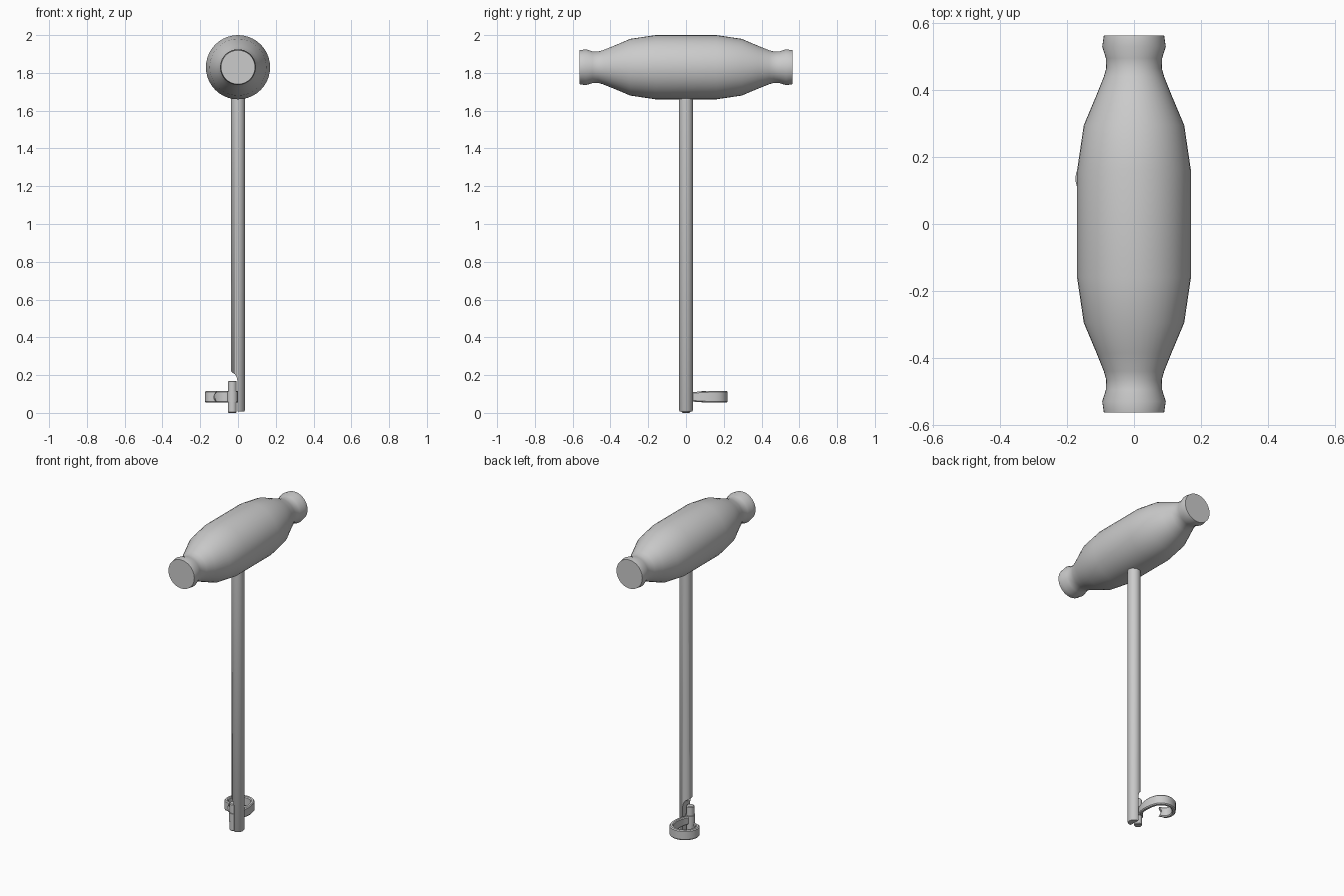
import bpy, bmesh, math
from mathutils import Vector

if "Cube" in bpy.data.objects:
    bpy.data.objects.remove(bpy.data.objects["Cube"])


def make_object(name, bm, angle=35):
    bmesh.ops.recalc_face_normals(bm, faces=bm.faces)
    mesh = bpy.data.meshes.new(name)
    bm.to_mesh(mesh)
    bm.free()
    ob = bpy.data.objects.new(name, mesh)
    bpy.context.collection.objects.link(ob)
    bpy.ops.object.select_all(action='DESELECT')
    bpy.context.view_layer.objects.active = ob
    ob.select_set(True)
    bpy.ops.object.shade_smooth_by_angle(angle=math.radians(angle))
    return ob


def lathe(name, profile, place, segs=32, angle=35):
    """Spin (radius, height) pairs; place maps local x, y, height to the model."""
    bm = bmesh.new()
    rings = []
    for r, h in profile:
        rings.append([bm.verts.new(place(r * math.cos(a), r * math.sin(a), h))
                      for a in (math.tau * i / segs for i in range(segs))])
    for a, b in zip(rings, rings[1:]):
        for i in range(segs):
            j = (i + 1) % segs
            bm.faces.new((a[i], a[j], b[j], b[i]))
    bm.faces.new(rings[0])
    bm.faces.new(rings[-1])
    return make_object(name, bm, angle)


def smooth_path(pts, steps=4):
    """Catmull-Rom interpolation through the points."""
    p = [2 * pts[0] - pts[1]] + pts + [2 * pts[-1] - pts[-2]]
    out = []
    for i in range(1, len(p) - 2):
        a, b, c, d = p[i - 1:i + 3]
        for k in range(steps):
            t = k / steps
            out.append(0.5 * (2 * b + (c - a) * t + (2 * a - 5 * b + 4 * c - d) * t * t
                              + (3 * b - a - 3 * c + d) * t ** 3))
    return out + [pts[-1]]


# turned wooden handle, mirrored about its middle
half = [(0.17, 0.16), (0.15, 0.295), (0.112, 0.385), (0.09, 0.44), (0.083, 0.465),
        (0.084, 0.495), (0.095, 0.53), (0.09, 0.563)]
profile = [(r, -h) for r, h in reversed(half)] + half
lathe("handle", profile, lambda x, y, h: (x, h, 1.83 + y), 40, 40)

# shaft, cut away to half its width at the lower end
shaft = lathe("shaft", [(0.033, 0.008), (0.037, 0.014), (0.037, 1.75)],
              lambda x, y, h: (x, y, h), 32)
bm = bmesh.new()
outline = [(-0.1, -0.1), (-0.003, -0.1), (-0.003, 0.17), (-0.007, 0.19),
           (-0.018, 0.206), (-0.034, 0.216), (-0.04, 0.23), (-0.1, 0.23)]
face = bm.faces.new([bm.verts.new((x, -0.1, z)) for x, z in outline])
ext = bmesh.ops.extrude_face_region(bm, geom=[face])
bmesh.ops.translate(bm, vec=(0, 0.2, 0),
                    verts=[v for v in ext["geom"] if isinstance(v, bmesh.types.BMVert)])
cutter = make_object("shaft_cutter", bm)
cutter.hide_render = True
cutter.hide_set(True)
mod = shaft.modifiers.new("notch", 'BOOLEAN')
mod.operation = 'DIFFERENCE'
mod.solver = 'EXACT'
mod.object = cutter
bpy.context.view_layer.objects.active = shaft
bpy.ops.object.modifier_apply(modifier="notch")
bpy.data.objects.remove(cutter, do_unlink=True)

# pin that the claw swings on
lathe("hinge_pin", [(0.019, 0), (0.023, 0.004), (0.023, 0.165), (0.019, 0.17)],
      lambda x, y, h: (x - 0.03, y, h), 24)

# collar around the pin
lathe("claw_collar", [(0.028, 0.058), (0.028, 0.112)],
      lambda x, y, h: (x - 0.03, y, h), 24)

# curled claw: a flat band ending in a forked tip
pts = [Vector(p) for p in [(-0.03, 0.015), (-0.012, 0.07), (-0.01, 0.13), (-0.028, 0.185),
                           (-0.075, 0.21), (-0.13, 0.195), (-0.162, 0.15),
                           (-0.155, 0.105), (-0.115, 0.085)]]
path = smooth_path(pts)
bm = bmesh.new()
rings = []
last = len(path) - 1
for i, p in enumerate(path):
    d = (path[min(i + 1, last)] - path[max(i - 1, 0)]).normalized()
    n = Vector((-d.y, d.x))
    f = i / last
    w = 0.011 if f < 0.93 else 0.007
    h = 0.024 + 0.007 * min(1, f * 4)
    bevel = 0.006
    back = d * (0.02 if i == last else 0.0)
    section = [(w, 0), (w, h - bevel), (w - 0.005, h), (-w + 0.005, h), (-w, h - bevel),
               (-w, 0), (-w, bevel - h), (-w + 0.005, -h), (w - 0.005, -h), (w, bevel - h)]
    ring = []
    for u, z in section:
        q = p + n * u - (back if z == 0 else Vector((0, 0)))
        ring.append(bm.verts.new((q.x, q.y, 0.085 + z)))
    rings.append(ring)
for a, b in zip(rings, rings[1:]):
    for i in range(10):
        j = (i + 1) % 10
        bm.faces.new((a[i], a[j], b[j], b[i]))
bm.faces.new(rings[0])
end = rings[-1]
bm.faces.new(end[0:6])
bm.faces.new(end[5:10] + [end[0]])
make_object("claw", bm, 35)
